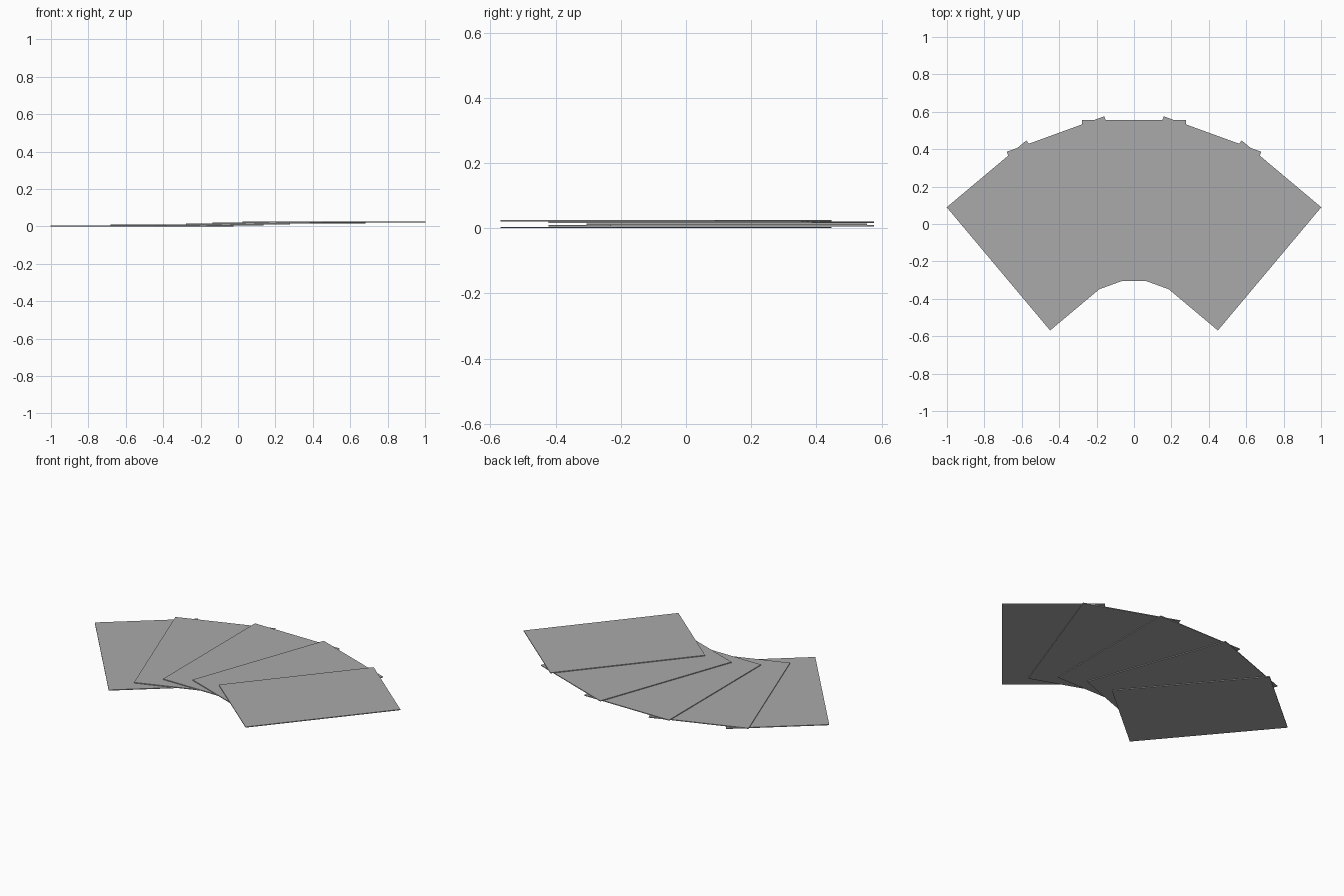
import bpy
import math
from mathutils import Matrix, Vector

if "Cube" in bpy.data.objects:
    bpy.data.objects.remove(bpy.data.objects["Cube"])

CARD_W, CARD_H, CARD_T = 0.555, 0.86, 0.0045   # card size
PIVOT_Y, RADIUS = -0.672, 0.797                # fan pivot and distance to card centre
STEP_Z = 0.0052                                # stacking height per card

grey = bpy.data.materials.new("card grey")
grey.diffuse_color = (0.4, 0.4, 0.4, 1)
grey.use_nodes = True
grey.node_tree.nodes["Principled BSDF"].inputs["Base Color"].default_value = grey.diffuse_color


def add_card(name, angle, z):
    """Thin flat card swung about the fan pivot."""
    bpy.ops.mesh.primitive_cube_add(size=1)
    card = bpy.context.object
    card.name = name
    place = (Matrix.Translation(Vector((0, PIVOT_Y, z + CARD_T / 2)))
             @ Matrix.Rotation(angle, 4, 'Z')
             @ Matrix.Translation(Vector((0, RADIUS, 0)))
             @ Matrix.Diagonal((CARD_W, CARD_H, CARD_T, 1)))
    card.data.transform(place)
    card.data.materials.append(grey)


# Five cards fanned from left (bottom of stack) to right (top of stack)
names = ["far_left_card", "left_card", "middle_card", "right_card", "far_right_card"]
for i, name in enumerate(names):
    add_card(name, math.radians(40 - 20 * i), i * STEP_Z)
